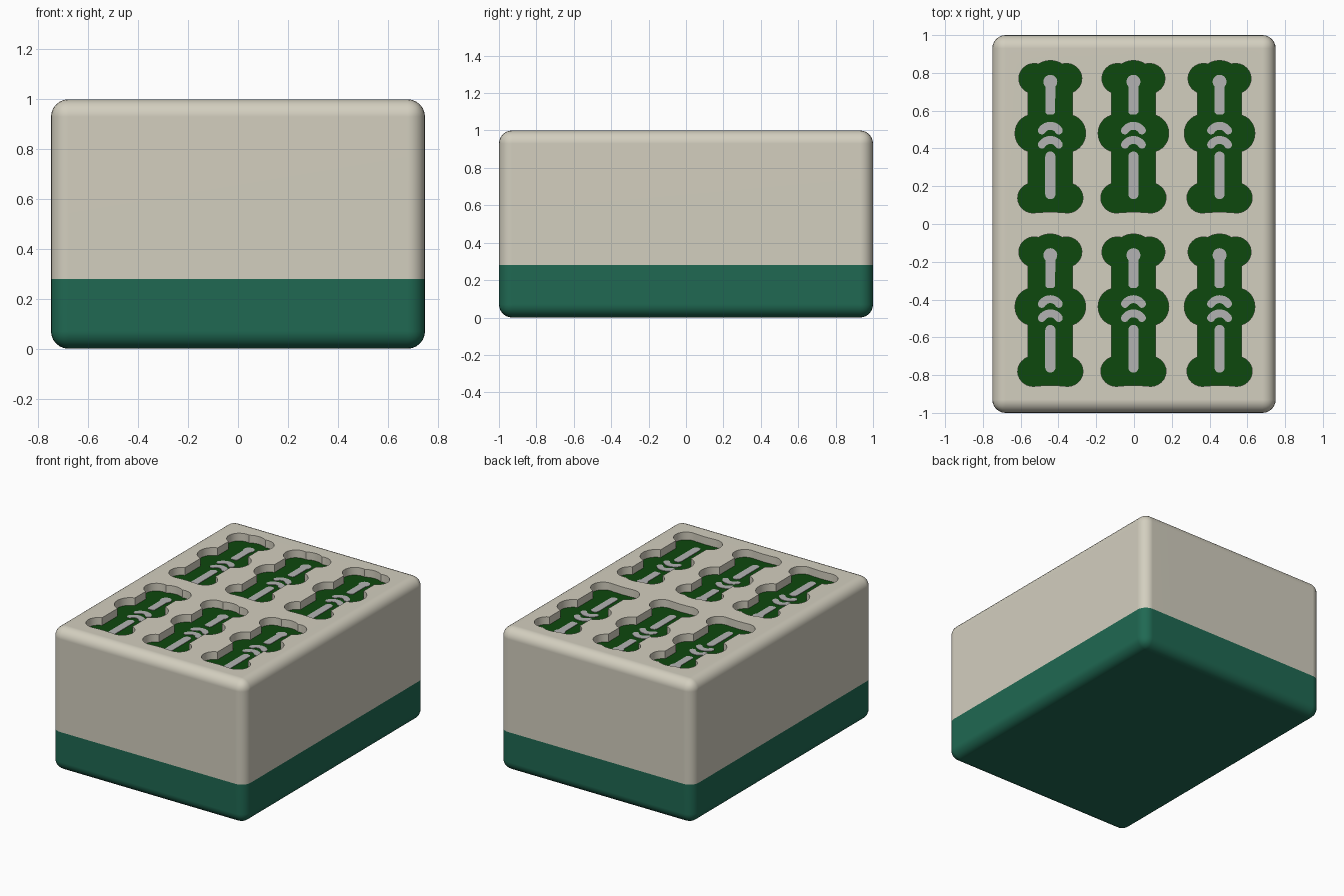
import bpy, bmesh
from math import radians, sin, cos
from mathutils import Matrix

if "Cube" in bpy.data.objects:
    bpy.data.objects.remove(bpy.data.objects["Cube"])

DEPTH, SPLIT, BEVEL = 0.055, 0.28, 0.07
CENTRES = [(x, y) for x in (-0.443, -0.003, 0.453) for y in (0, -0.918)]


def material(name, rgb):
    m = bpy.data.materials.new(name)
    m.diffuse_color = (*rgb, 1)
    m.use_nodes = True
    m.node_tree.nodes["Principled BSDF"].inputs["Base Color"].default_value = m.diffuse_color
    return m


def make_object(name, bm, mat=None):
    bmesh.ops.recalc_face_normals(bm, faces=bm.faces)
    me = bpy.data.meshes.new(name)
    bm.to_mesh(me)
    bm.free()
    ob = bpy.data.objects.new(name, me)
    bpy.context.collection.objects.link(ob)
    if mat:
        me.materials.append(mat)
    return ob


def arc(cx, cy, rx, ry, a0, a1, n=12):
    return [(cx + rx * cos(radians(a0 + (a1 - a0) * i / n)),
             cy + ry * sin(radians(a0 + (a1 - a0) * i / n))) for i in range(n + 1)]


def prism(bm, outline, z0, z1):
    bottom = [bm.verts.new((x, y, z0)) for x, y in outline]
    face = bm.faces.new(bottom)
    ext = bmesh.ops.extrude_face_region(bm, geom=[face], use_keep_orig=True)
    for v in ext["geom"]:
        if isinstance(v, bmesh.types.BMVert):
            v.co.z = z1


def slabs(name, outlines, z0, z1, mat=None):
    bm = bmesh.new()
    for dx, dy in CENTRES:
        for o in outlines:
            prism(bm, [(x + dx, y + dy) for x, y in o], z0, z1)
    return make_object(name, bm, mat)


def tile_half(name, upper, mat):
    bm = bmesh.new()
    bmesh.ops.create_cube(bm, size=1, matrix=Matrix.Translation((0, 0, 0.5)) @ Matrix.Diagonal((1.5, 2, 1, 1)))
    bmesh.ops.bevel(bm, geom=bm.edges[:], offset=BEVEL, segments=6, profile=0.5, affect='EDGES')
    cut = bmesh.ops.bisect_plane(bm, geom=bm.verts[:] + bm.edges[:] + bm.faces[:], plane_co=(0, 0, SPLIT),
                                 plane_no=(0, 0, 1), clear_inner=upper, clear_outer=not upper)
    bmesh.ops.contextual_create(bm, geom=[e for e in cut["geom_cut"] if isinstance(e, bmesh.types.BMEdge)])
    return make_object(name, bm, mat)


def smooth(ob):
    bpy.ops.object.select_all(action='DESELECT')
    ob.select_set(True)
    bpy.context.view_layer.objects.active = ob
    bpy.ops.object.shade_smooth_by_angle(angle=radians(35))


ivory = material("ivory", (0.65, 0.62, 0.52))
green = material("back_green", (0.014, 0.14, 0.085))
leaf = material("bamboo_green", (0.004, 0.065, 0.004))
grey = material("inlay_grey", (0.45, 0.45, 0.45))

# Bamboo outline: dome, top lobe, middle knot, foot lobe, mirrored to the left
half = (arc(0, 0.80, 0.09, 0.065, 90, 45, 5)
        + arc(0.085, 0.77, 0.082, 0.08, 100, -67)
        + arc(0.097, 0.48, 0.09, 0.098, 77, -77)
        + arc(0.09, 0.138, 0.083, 0.08, 71, -105)
        + [(0, 0.064)])
bamboo = half + [(-x, y) for x, y in half[-2:0:-1]]

# Body halves, the upper one carved
face = tile_half("tile_face", True, ivory)
back = tile_half("tile_back", False, green)
cutter = slabs("bamboo_cutter", [bamboo], 1 - DEPTH, 1.1)
cutter.hide_render = True
cutter.hide_set(True)
mod = face.modifiers.new("carve", 'BOOLEAN')
mod.object, mod.operation, mod.solver = cutter, 'DIFFERENCE', 'EXACT'
bpy.context.view_layer.objects.active = face
bpy.ops.object.modifier_apply(modifier="carve")
bpy.data.objects.remove(cutter)
for ob in (face, back):
    smooth(ob)
    wn = ob.modifiers.new("flat_sides", 'WEIGHTED_NORMAL')
    wn.keep_sharp = True

# Painted floor of each recess
floor = 1 - DEPTH
slabs("bamboo_paint", [bamboo], floor - 0.01, floor + 0.001, leaf)

# Grey stems and curved node marks
R, T, A = 0.053, 0.021, 58


def node(top):
    cy = top - R
    ex, ey = R * sin(radians(A)), cy + R * cos(radians(A))
    return (arc(0, cy, R + T, R + T, 90 + A, 90 - A)
            + arc(ex, ey, T, T, 90 - A, -90 - A, 8)[1:]
            + arc(0, cy, R - T, R - T, 90 - A, 90 + A)[1:]
            + arc(-ex, ey, T, T, 270 + A, 90 + A, 8)[1:-1])


upper_stem = arc(0, 0.753, 0.037, 0.037, -45, 225, 16) + [
    (-0.026, 0.59), (-0.016, 0.58), (0.016, 0.58), (0.026, 0.59)]
lower_stem = arc(0, 0.357, 0.027, 0.027, 0, 180) + arc(0, 0.158, 0.027, 0.027, 180, 360)
slabs("bamboo_marks", [upper_stem, lower_stem, node(0.52), node(0.445)], floor - 0.005, floor + 0.004, grey)
